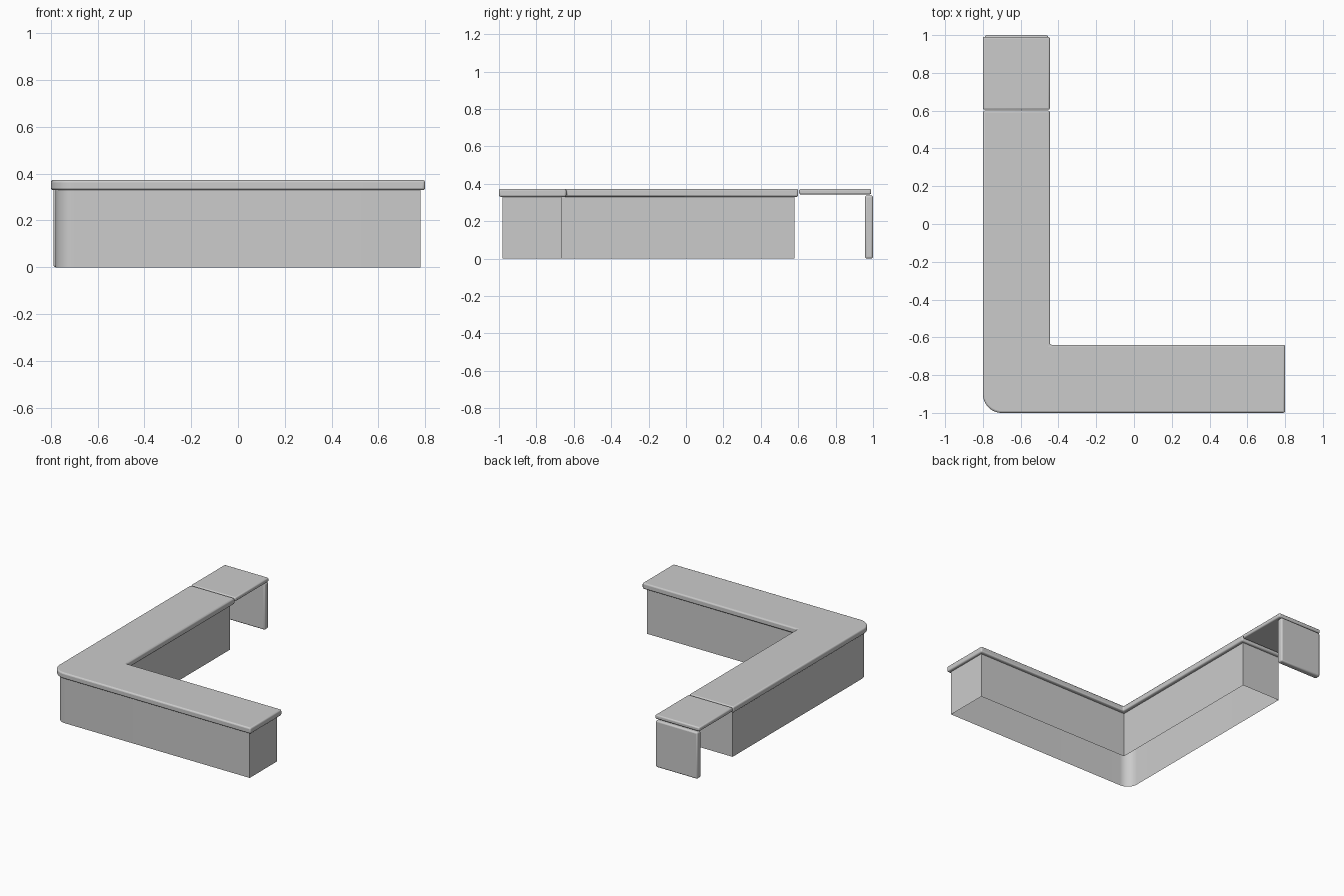
import bpy, bmesh, math

if "Cube" in bpy.data.objects:
    bpy.data.objects.remove(bpy.data.objects["Cube"])


def l_outline(x0, y0, x1, y1, inner_x, inner_y, radius, steps=12):
    """L-shaped plan with a rounded outer corner, counter-clockwise."""
    pts = []
    for i in range(steps + 1):
        a = math.pi + math.pi / 2 * i / steps
        pts.append((x0 + radius + radius * math.cos(a), y0 + radius + radius * math.sin(a)))
    return pts + [(x1, y0), (x1, inner_y), (inner_x, inner_y), (inner_x, y1), (x0, y1)]


def rectangle(x0, y0, x1, y1):
    return [(x0, y0), (x1, y0), (x1, y1), (x0, y1)]


def extrude_plan(name, plan, z0, z1, bevel=0.0, capped=True):
    bm = bmesh.new()
    low = [bm.verts.new((x, y, z0)) for x, y in plan]
    high = [bm.verts.new((x, y, z1)) for x, y in plan]
    n = len(plan)
    for i in range(n):
        j = (i + 1) % n
        bm.faces.new((low[i], low[j], high[j], high[i]))
    if capped:
        bm.faces.new(low[::-1])
        bm.faces.new(high)
    mesh = bpy.data.meshes.new(name)
    bm.to_mesh(mesh)
    bm.free()
    obj = bpy.data.objects.new(name, mesh)
    bpy.context.collection.objects.link(obj)
    if bevel:
        mod = obj.modifiers.new("soft_edges", 'BEVEL')
        mod.width = bevel
        mod.segments = 3
        mod.limit_method = 'ANGLE'
        mod.angle_limit = math.radians(30)
    bpy.ops.object.select_all(action='DESELECT')
    obj.select_set(True)
    bpy.context.view_layer.objects.active = obj
    bpy.ops.object.shade_smooth_by_angle(angle=math.radians(35))
    return obj


# Counter walls: open shell below the worktop
extrude_plan("counter_base",
             l_outline(-0.78, -0.98, 0.78, 0.58, -0.47, -0.665, 0.08),
             0, 0.335, capped=False)

# L-shaped worktop with softened edges
extrude_plan("worktop",
             l_outline(-0.80, -1.0, 0.80, 0.60, -0.445, -0.64, 0.10),
             0.33, 0.373, bevel=0.01)

# Lift-up flap closing the passage
extrude_plan("lift_flap", rectangle(-0.80, 0.605, -0.445, 0.99), 0.343, 0.373, bevel=0.009)

# Upright end panel under the flap
extrude_plan("end_panel", rectangle(-0.79, 0.957, -0.455, 1.0), 0, 0.337, bevel=0.01)
